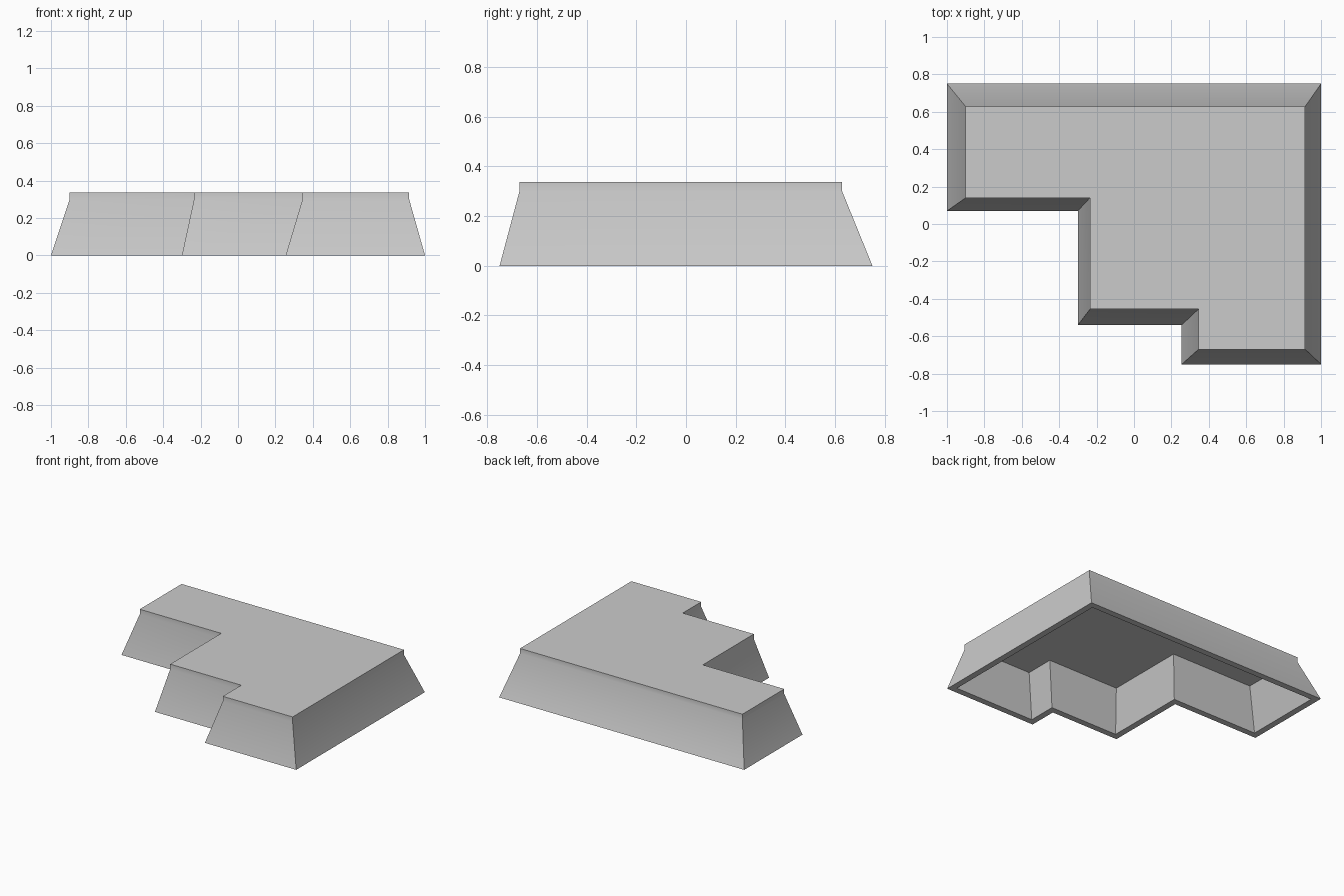
import bpy, bmesh, math
from mathutils import Vector

if "Cube" in bpy.data.objects:
    bpy.data.objects.remove(bpy.data.objects["Cube"])


def stepped_outline(xs, ys):
    """Counter-clockwise staircase outline from four x and four y lines."""
    x0, x1, x2, x3 = xs
    y0, y1, y2, y3 = ys
    return [Vector(p) for p in ((x0, y3), (x0, y2), (x1, y2), (x1, y1),
                                (x2, y1), (x2, y0), (x3, y0), (x3, y3))]


def inset(outline, d):
    """Move every side of a right-angled outline inwards by d."""
    result = []
    n = len(outline)
    for i, p in enumerate(outline):
        a = (p - outline[i - 1]).normalized()
        b = (outline[(i + 1) % n] - p).normalized()
        result.append(p + d * Vector((-a.y - b.y, a.x + b.x)))
    return result


base = stepped_outline((-1.0, -0.30, 0.255, 1.0), (-0.75, -0.54, 0.07, 0.75))
top = stepped_outline((-0.90, -0.235, 0.345, 0.915), (-0.67, -0.455, 0.14, 0.628))
WALL = 0.046

# Rings from the hollow's ceiling, round the bottom rim, up to the flat top
rings = [(inset(top, WALL), 0.294), (inset(base, WALL), 0.0),
         (base, 0.0), (top, 0.30), (top, 0.337)]

bm = bmesh.new()
loops = [[bm.verts.new((p.x, p.y, z)) for p in outline] for outline, z in rings]
for lower, upper in zip(loops, loops[1:]):
    for i in range(len(lower)):
        j = (i + 1) % len(lower)
        bm.faces.new((lower[i], lower[j], upper[j], upper[i]))

# Ceiling of the hollow and flat top
bm.faces.new(loops[0])
bm.faces.new(loops[-1])
bmesh.ops.recalc_face_normals(bm, faces=bm.faces[:])

mesh = bpy.data.meshes.new("stepped_roof")
bm.to_mesh(mesh)
bm.free()
roof = bpy.data.objects.new("stepped_roof", mesh)
bpy.context.collection.objects.link(roof)

# Soft shading across the kink below the top edge
bpy.context.view_layer.objects.active = roof
roof.select_set(True)
bpy.ops.object.shade_smooth_by_angle(angle=math.radians(30))
